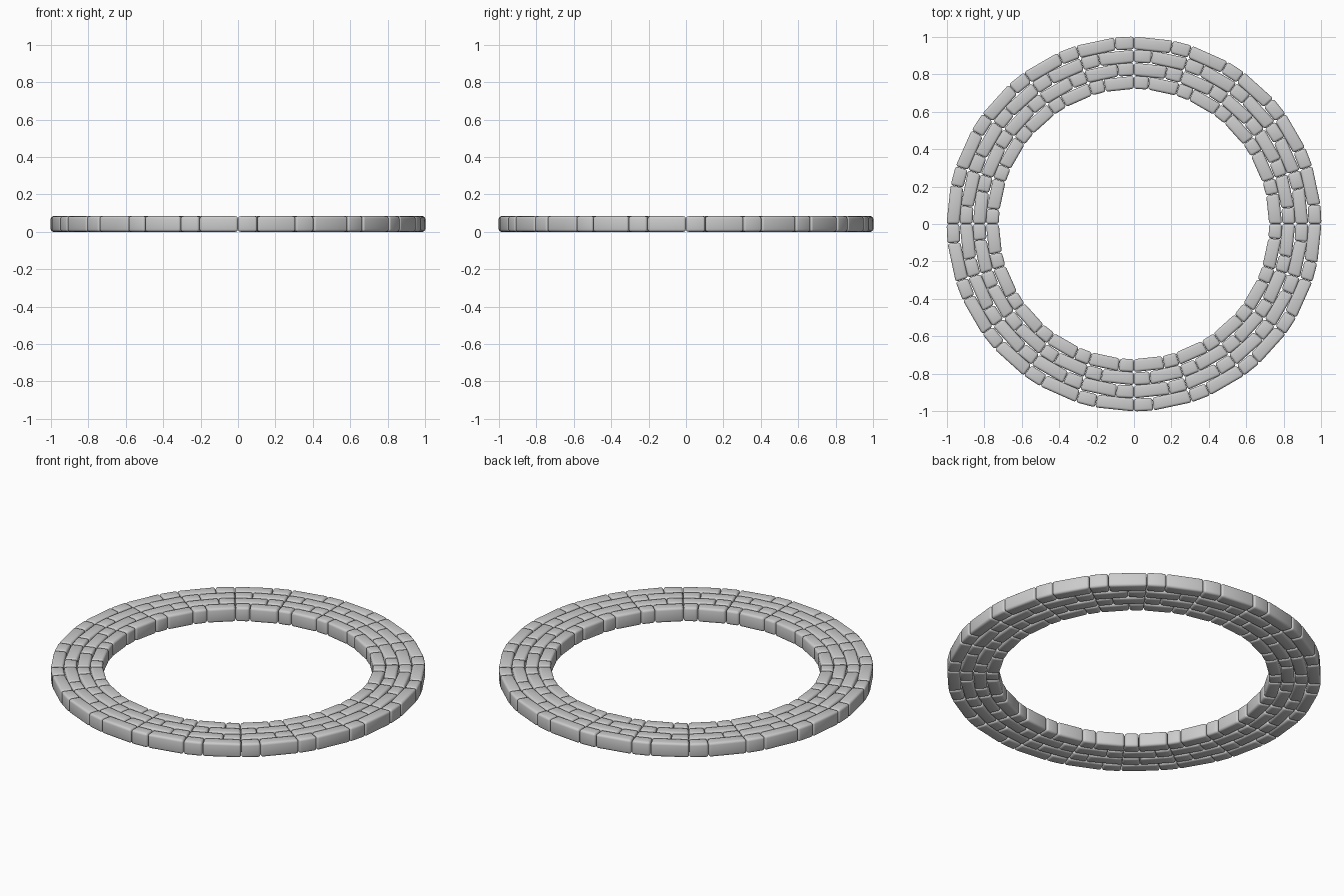
import bpy, bmesh, math
from mathutils import Vector

if "Cube" in bpy.data.objects:
    bpy.data.objects.remove(bpy.data.objects["Cube"])

HEIGHT = 0.083
OUTER, INNER, ROWS = 1.003, 0.722, 4
STEP = (OUTER - INNER) / ROWS
GAP = 0.0008          # half the joint between stones


def add_stone(bm, r0, r1, a0, a1):
    # straight-sided wedge with its ends pulled in by the joint
    mid = (a0 + a1) / 2
    side = Vector((-math.sin(mid), math.cos(mid)))
    pts = []
    for r, a, s in ((r0, a0, 1), (r1, a0, 1), (r1, a1, -1), (r0, a1, -1)):
        pts.append(Vector((r * math.cos(a), r * math.sin(a))) + side * GAP * s)
    low = [bm.verts.new((p.x, p.y, 0)) for p in pts]
    top = [bm.verts.new((p.x, p.y, HEIGHT)) for p in pts]
    bm.faces.new(low[::-1])
    bm.faces.new(top)
    for i in range(4):
        j = (i + 1) % 4
        bm.faces.new((low[i], low[j], top[j], top[i]))


# four courses, short and long stones alternating, order swapped on some courses
for row, lengths in enumerate(((6, 12), (12, 6), (6, 12), (12, 6))):
    bm = bmesh.new()
    r1 = OUTER - row * STEP
    r0 = r1 - STEP
    angle = 0
    for k in range(20):
        for span in lengths:
            add_stone(bm, r0 + GAP, r1 - GAP,
                      math.radians(angle), math.radians(angle + span))
            angle += span
    # worn, rounded stone edges
    bmesh.ops.bevel(bm, geom=bm.edges[:], offset=0.013, segments=3,
                    profile=0.5, affect='EDGES')
    mesh = bpy.data.meshes.new(f"stone_course_{row + 1}")
    bm.to_mesh(mesh)
    bm.free()
    ob = bpy.data.objects.new(f"stone_course_{row + 1}", mesh)
    bpy.context.collection.objects.link(ob)
    bpy.context.view_layer.objects.active = ob
    ob.select_set(True)

bpy.ops.object.shade_smooth_by_angle(angle=math.radians(35))
